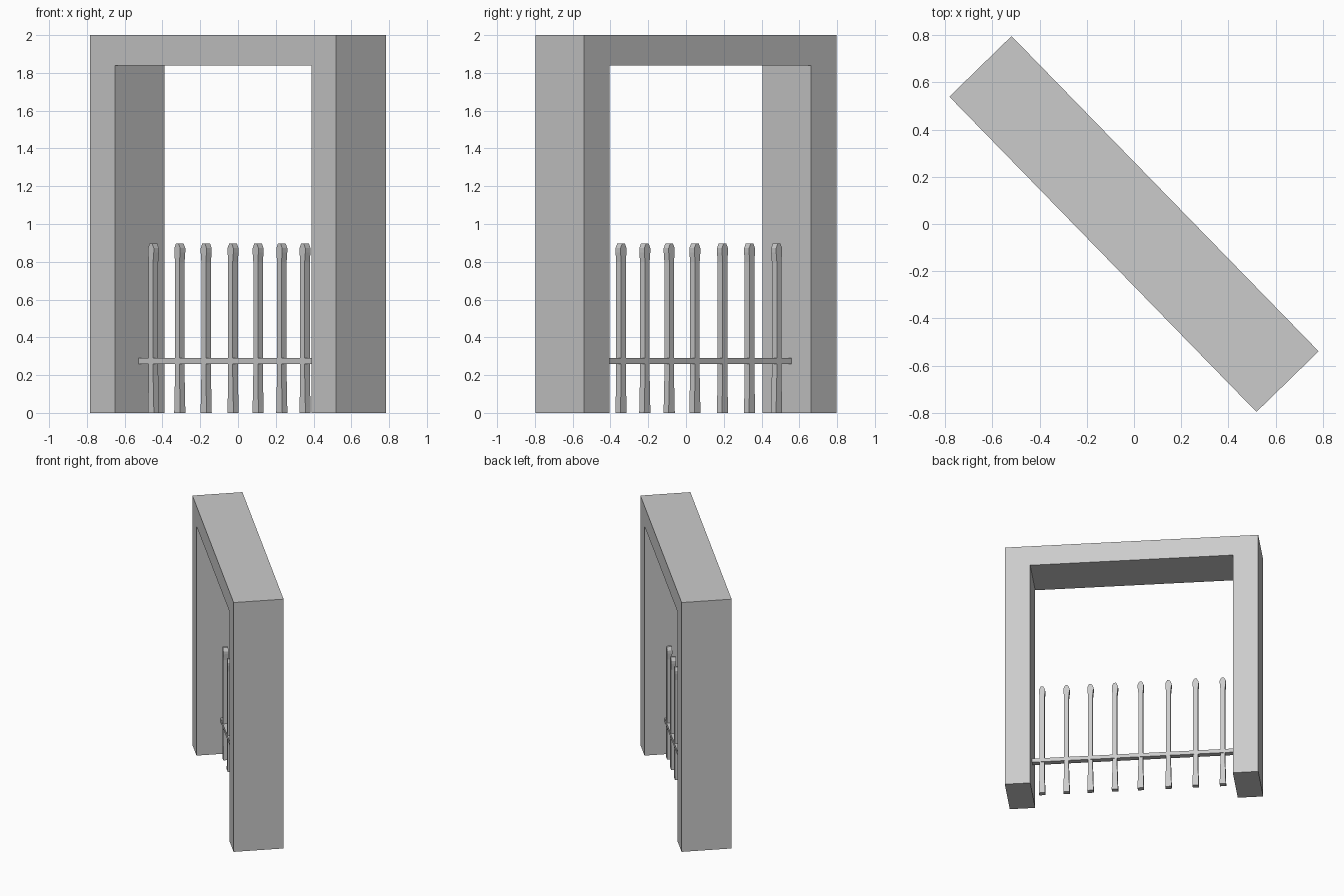
import bpy, math

if "Cube" in bpy.data.objects:
    bpy.data.objects.remove(bpy.data.objects["Cube"])

ANGLE = math.radians(-45.75)   # whole model is turned about z
L, D, LEG, H, LINTEL = 1.865, 0.368, 0.187, 2.0, 1.84


def extrude_profile(name, pts, y0, y1):
    """Closed x-z outline pushed from y0 to y1, turned into place."""
    n = len(pts)
    verts = [(x, y, z) for y in (y0, y1) for x, z in pts]
    faces = [tuple(range(n)), tuple(range(2 * n - 1, n - 1, -1))]
    faces += [(i, i + n, (i + 1) % n + n, (i + 1) % n) for i in range(n)]
    mesh = bpy.data.meshes.new(name)
    mesh.from_pydata(verts, [], faces)
    mesh.update()
    obj = bpy.data.objects.new(name, mesh)
    obj.rotation_euler.z = ANGLE
    bpy.context.collection.objects.link(obj)
    return obj


# Doorway frame: two legs and lintel in one outline
o, i = L / 2, L / 2 - LEG
extrude_profile("door_frame",
                [(-o, 0), (-i, 0), (-i, LINTEL), (i, LINTEL), (i, 0),
                 (o, 0), (o, H), (-o, H)], -D / 2, D / 2)

# Cross rail between the legs
extrude_profile("cross_rail",
                [(-i, 0.26), (i, 0.26), (i, 0.29), (-i, 0.29)], -0.008, 0.036)

# Pickets: flared foot, slim shaft, bulged head with a blunt tip
half = [(0.023, 0), (0.022, 0.03), (0.017, 0.2), (0.017, 0.80),
        (0.022, 0.85), (0.022, 0.872), (0.009, 0.898)]
for k, u in enumerate((-0.656, -0.456, -0.256, -0.052,
                       0.138, 0.318, 0.494, 0.674)):
    outline = [(u + x, z) for x, z in half] + [(u - x, z) for x, z in reversed(half)]
    extrude_profile(f"picket_{k + 1}", outline, -0.005, 0.033)
